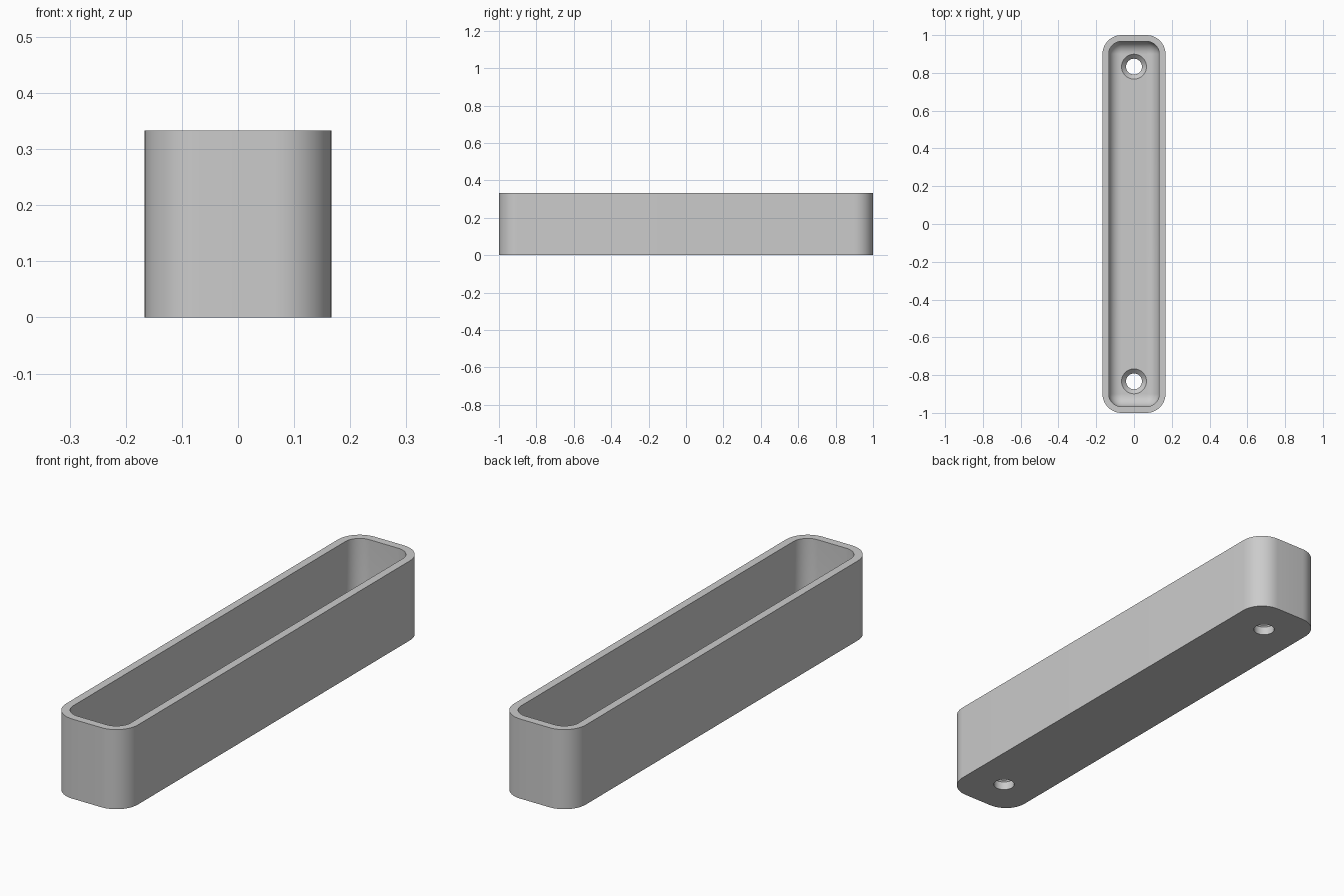
import bpy, bmesh
from math import sin, cos, pi

if "Cube" in bpy.data.objects:
    bpy.data.objects.remove(bpy.data.objects["Cube"])

HALF_X, HALF_Y, HEIGHT = 1 / 6, 1.0, 1 / 3
CORNER, WALL, FLOOR, FILLET = 0.1, 1 / 30, 0.06, 0.065
HOLE_Y, HOLE_R, SINK_R = 0.833, 0.042, 0.066

grey = bpy.data.materials.new("light grey")
grey.use_nodes = True
grey.diffuse_color = (0.6, 0.6, 0.6, 1)
grey.node_tree.nodes["Principled BSDF"].inputs["Base Color"].default_value = (0.6, 0.6, 0.6, 1)


def make_object(name, bm):
    bmesh.ops.recalc_face_normals(bm, faces=bm.faces)
    mesh = bpy.data.meshes.new(name)
    bm.to_mesh(mesh)
    bm.free()
    mesh.materials.append(grey)
    obj = bpy.data.objects.new(name, mesh)
    bpy.context.collection.objects.link(obj)
    return obj


def rounded_loop(bm, inset, z, steps=12):
    """Rounded rectangle of vertices, offset inward from the outer outline."""
    r = max(CORNER - inset, 0.0015)
    cx, cy = HALF_X - inset - r, HALF_Y - inset - r
    verts = []
    for q, (sx, sy) in enumerate([(1, 1), (-1, 1), (-1, -1), (1, -1)]):
        for i in range(steps + 1):
            a = (q + i / steps) * pi / 2
            verts.append(bm.verts.new((sx * cx + r * cos(a), sy * cy + r * sin(a), z)))
    return verts


def ring(bm, radius, z, y, steps=40):
    return [bm.verts.new((radius * cos(2 * pi * i / steps),
                          y + radius * sin(2 * pi * i / steps), z)) for i in range(steps)]


def skin(bm, loops):
    """Bridge successive loops and cap both ends."""
    for a, b in zip(loops, loops[1:]):
        for i in range(len(a)):
            j = (i + 1) % len(a)
            bm.faces.new((a[i], a[j], b[j], b[i]))
    bm.faces.new(loops[0])
    bm.faces.new(loops[-1])


# Tray: outer wall, flat rim, inner wall, filleted floor
bm = bmesh.new()
profile = [(0, 0), (0, HEIGHT), (WALL, HEIGHT)]
for i in range(11):
    a = i / 10 * pi / 2
    profile.append((WALL + FILLET * (1 - cos(a)), FLOOR + FILLET * (1 - sin(a))))
skin(bm, [rounded_loop(bm, inset, z) for inset, z in profile])
tray = make_object("tray", bm)

# Countersunk screw holes through the floor
bm = bmesh.new()
cone_base = FLOOR - (SINK_R - HOLE_R)
for y in (-HOLE_Y, HOLE_Y):
    skin(bm, [ring(bm, r, z, y) for r, z in
              [(HOLE_R, -0.05), (HOLE_R, cone_base), (SINK_R, FLOOR), (SINK_R, FLOOR + 0.05)]])
cutter = make_object("hole_cutter", bm)
cutter.hide_render = True

boolean = tray.modifiers.new("screw_holes", 'BOOLEAN')
boolean.operation = 'DIFFERENCE'
boolean.solver = 'EXACT'
boolean.object = cutter
bpy.ops.object.select_all(action='DESELECT')
tray.select_set(True)
bpy.context.view_layer.objects.active = tray
bpy.ops.object.modifier_apply(modifier=boolean.name)
bpy.data.objects.remove(cutter)
bpy.ops.object.shade_smooth_by_angle(angle=0.6)
